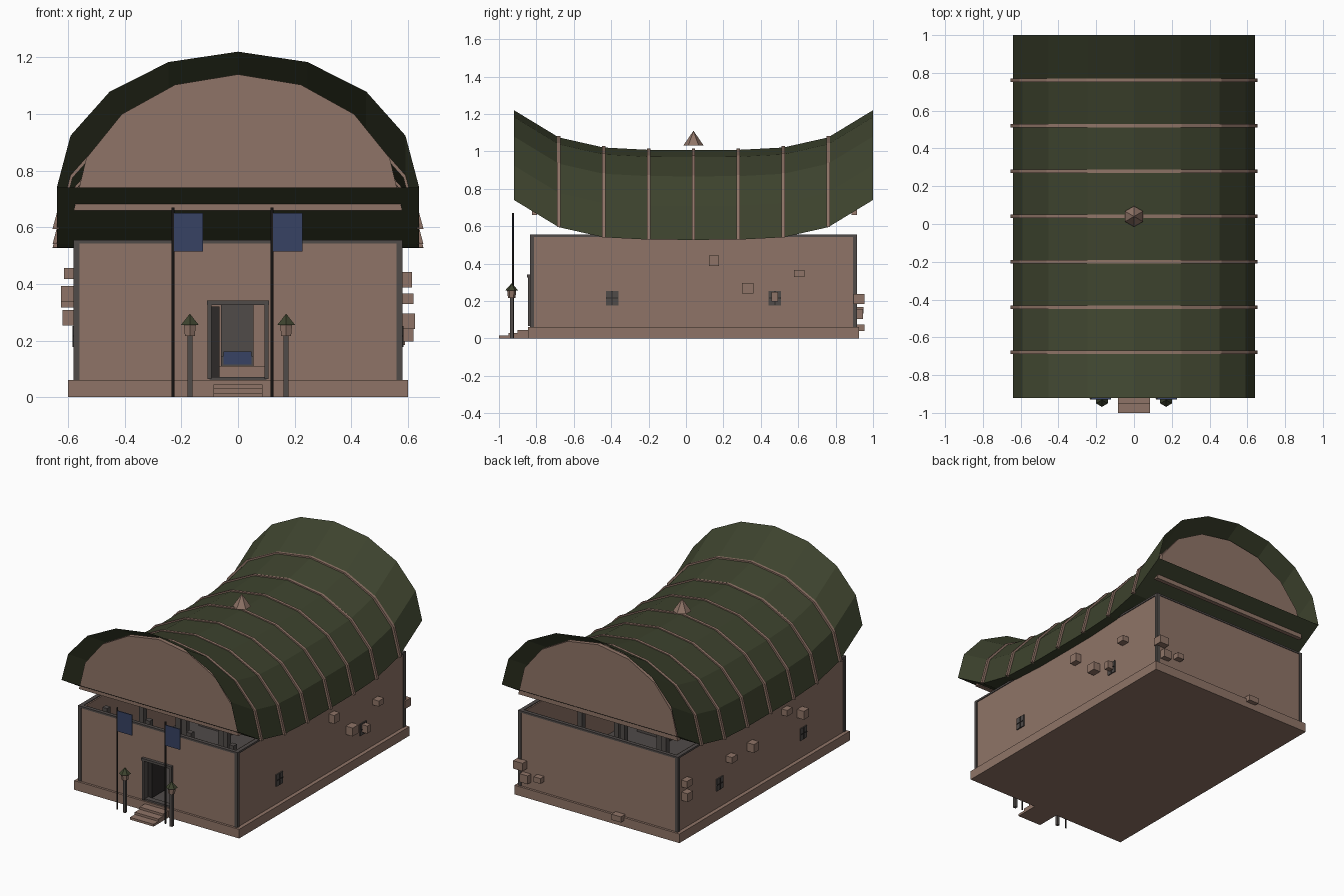
import bpy, bmesh, math

if "Cube" in bpy.data.objects:
    bpy.data.objects.remove(bpy.data.objects["Cube"])

CY = 0.04  # centre of the hall along y


def mat(name, rgb):
    m = bpy.data.materials.new(name)
    m.diffuse_color = (*rgb, 1)
    m.use_nodes = True
    m.node_tree.nodes["Principled BSDF"].inputs["Base Color"].default_value = m.diffuse_color
    return m


BROWN = mat("clay_brown", (0.275, 0.175, 0.135))
GREEN = mat("roof_green", (0.047, 0.056, 0.027))
GREY = mat("timber_grey", (0.080, 0.070, 0.066))
DARK = mat("dark_iron", (0.026, 0.023, 0.022))
BLUE = mat("cloth_blue", (0.038, 0.055, 0.125))


def finish(name, bm, material):
    bmesh.ops.recalc_face_normals(bm, faces=bm.faces)
    me = bpy.data.meshes.new(name)
    bm.to_mesh(me)
    bm.free()
    me.materials.append(material)
    ob = bpy.data.objects.new(name, me)
    bpy.context.collection.objects.link(ob)
    return ob


def box(name, material, x0, x1, y0, y1, z0, z1):
    bm = bmesh.new()
    bmesh.ops.create_cube(bm, size=1)
    for v in bm.verts:
        v.co = (x1 if v.co.x > 0 else x0, y1 if v.co.y > 0 else y0, z1 if v.co.z > 0 else z0)
    return finish(name, bm, material)


def cbox(name, material, c, s):
    return box(name, material, *[c[i // 2] + (s[i // 2] / 2) * (1 if i % 2 else -1) for i in range(6)])


def cone(name, material, x, y, z0, z1, r0, r1, sides=6):
    bm = bmesh.new()
    bmesh.ops.create_cone(bm, cap_ends=True, segments=sides, radius1=r0, radius2=r1, depth=z1 - z0)
    for v in bm.verts:
        v.co = (v.co.x + x, v.co.y + y, v.co.z + (z0 + z1) / 2)
    return finish(name, bm, material)


def arch(rx, rz, base, n=8):
    return [(rx * math.cos(math.pi * i / n), base + rz * math.sin(math.pi * i / n)) for i in range(n + 1)]


def loft(name, material, rings, caps=False):
    bm = bmesh.new()
    loops = [[bm.verts.new(p) for p in ring] for ring in rings]
    n = len(loops[0])
    for a, b in zip(loops, loops[1:]):
        for i in range(n):
            j = (i + 1) % n
            bm.faces.new((a[i], a[j], b[j], b[i]))
    if caps:
        bm.faces.new(loops[0])
        bm.faces.new(loops[-1])
    return finish(name, bm, material)


def eave(y):
    return 0.527 + 0.213 * ((y - CY) / 0.96) ** 4


# saddle-shaped barrel roof, open at both ends, closed underneath
ys = [CY + 0.24 * k for k in range(-4, 5)]
loft("roof_shell", GREEN, [[(x, y, z) for x, z in arch(0.64, 0.48, eave(y))] for y in ys])

# roof ribs
for y in ys[1:-1]:
    prof = arch(0.655, 0.487, eave(y)) + arch(0.632, 0.472, eave(y))[::-1]
    loft("roof_rib", BROWN, [[(x, y + d, z) for x, z in prof] for d in (-0.009, 0.009)], True)

# recessed gables and roof finial
for y in (-0.81, 0.90):
    loft("gable", BROWN, [[(x, y + d, z) for x, z in arch(0.58, 0.48, 0.66)] for d in (-0.014, 0.014)], True)
cone("roof_finial", BROWN, 0, CY, 1.03, 1.11, 0.055, 0)

# plinth and walls, with a doorway gap in the front
box("plinth", BROWN, -0.6, 0.6, -0.845, 0.925, 0, 0.06)
Y0, Y1 = -0.83, 0.91
box("back_wall", BROWN, -0.575, 0.575, Y1 - 0.03, Y1, 0.06, 0.55)
for s in (-1, 1):
    box("side_wall", BROWN, *sorted((s * 0.545, s * 0.575)), Y0, Y1, 0.06, 0.55)
    box("front_wall", BROWN, *sorted((s * 0.1, s * 0.575)), Y0, Y0 + 0.03, 0.06, 0.55)
box("door_lintel_wall", BROWN, -0.1, 0.1, Y0, Y0 + 0.03, 0.325, 0.55)

# corner posts and top rails
for s in (-1, 1):
    for y in (Y0 + 0.007, Y1 - 0.007):
        cbox("corner_post", GREY, (s * 0.57, y, 0.308), (0.022, 0.022, 0.494))
    cbox("side_rail", GREY, (s * 0.567, CY, 0.549), (0.026, Y1 - Y0, 0.012))
for y in (Y0 + 0.008, Y1 - 0.008):
    cbox("end_rail", GREY, (0, y, 0.549), (1.15, 0.024, 0.012))

# door frame and open leaf
for s in (-1, 1):
    cbox("door_jamb", GREY, (s * 0.1, Y0 + 0.01, 0.195), (0.014, 0.05, 0.26))
cbox("door_head", GREY, (0, Y0 + 0.008, 0.333), (0.22, 0.055, 0.016))
box("door_sill", GREY, -0.1, 0.1, Y0 - 0.005, Y0 + 0.03, 0.06, 0.072)
box("door_leaf", DARK, -0.093, -0.065, Y0 + 0.03, Y0 + 0.16, 0.072, 0.32)

# entrance steps
for k in range(3):
    box("entrance_step", BROWN, -0.086, 0.086, -1 + 0.05 * k, -0.84, 0.015 * k, 0.015 * (k + 1))

# lamps
for s in (-1, 1):
    x, y = s * 0.17, -0.932
    cbox("lamp_post", GREY, (x, y, 0.108), (0.018, 0.018, 0.216))
    cone("lamp_cage", BROWN, x, y, 0.216, 0.262, 0.02, 0.025)
    cone("lamp_roof", GREEN, x, y, 0.255, 0.295, 0.036, 0)

# flag poles with banners
for x in (-0.23, 0.12):
    cone("flag_pole", DARK, x, -0.925, 0, 0.67, 0.005, 0.005, 8)
    box("banner", BLUE, x + 0.004, x + 0.107, -0.928, -0.922, 0.515, 0.65)

# side windows with crossbars
for s in (-1, 1):
    for y in (-0.395, 0.475):
        cbox("window_panel", GREY, (s * 0.577, y, 0.215), (0.009, 0.068, 0.078))
        cbox("window_bar", DARK, (s * 0.58, y, 0.215), (0.008, 0.006, 0.074))
        cbox("window_bar", DARK, (s * 0.58, y, 0.215), (0.008, 0.064, 0.006))

# protruding stones: position along the wall, height, width, tall, outer reach
right = [(0.15, 0.415, 0.055, 0.055, 0.615), (0.33, 0.268, 0.062, 0.055, 0.625),
         (0.605, 0.347, 0.055, 0.037, 0.62), (0.475, 0.222, 0.035, 0.05, 0.62)]
left = [(0.84, 0.28, 0.055, 0.055, 0.62), (0.84, 0.365, 0.06, 0.045, 0.615),
        (0.38, 0.35, 0.055, 0.04, 0.62), (0.16, 0.345, 0.055, 0.055, 0.625),
        (-0.20, 0.437, 0.055, 0.04, 0.615), (-0.36, 0.365, 0.055, 0.055, 0.625)]
back = [(0.555, 0.21, 0.07, 0.052, 0.955), (0.52, 0.13, 0.06, 0.055, 0.945),
        (0.42, 0.15, 0.05, 0.035, 0.95), (-0.16, 0.057, 0.07, 0.037, 0.955)]
for s, stones in ((1, right), (-1, left)):
    for p, z, w, h, reach in stones:
        cbox("wall_stone", BROWN, (s * (reach - 0.03), p, z), (0.06, w, h))
for p, z, w, h, reach in back:
    cbox("wall_stone", BROWN, (p, reach - 0.03, z), (w, 0.06, h))

# interior: floor, columns, benches
box("floor", GREY, -0.545, 0.545, Y0 + 0.03, Y1 - 0.03, 0.06, 0.066)
for y in (-0.71, -0.33, 0.05, 0.43):
    for x in (-0.46, -0.15, 0.15, 0.46):
        cbox("column", GREY, (x, y, 0.295), (0.035, 0.035, 0.47))
for y in (-0.52, -0.14, 0.24):
    for s in (-1, 1):
        cbox("bench", GREY, (s * 0.31, y, 0.11), (0.24, 0.07, 0.09))

# high seat on a dais
box("dais", BROWN, -0.25, 0.25, 0.5, 0.88, 0.06, 0.11)
box("seat_back", GREY, -0.06, 0.055, 0.78, 0.82, 0.11, 0.34)
box("seat_block", GREY, -0.06, 0.055, 0.64, 0.78, 0.11, 0.145)
box("seat_cushion", BLUE, -0.052, 0.047, 0.635, 0.78, 0.115, 0.162)
